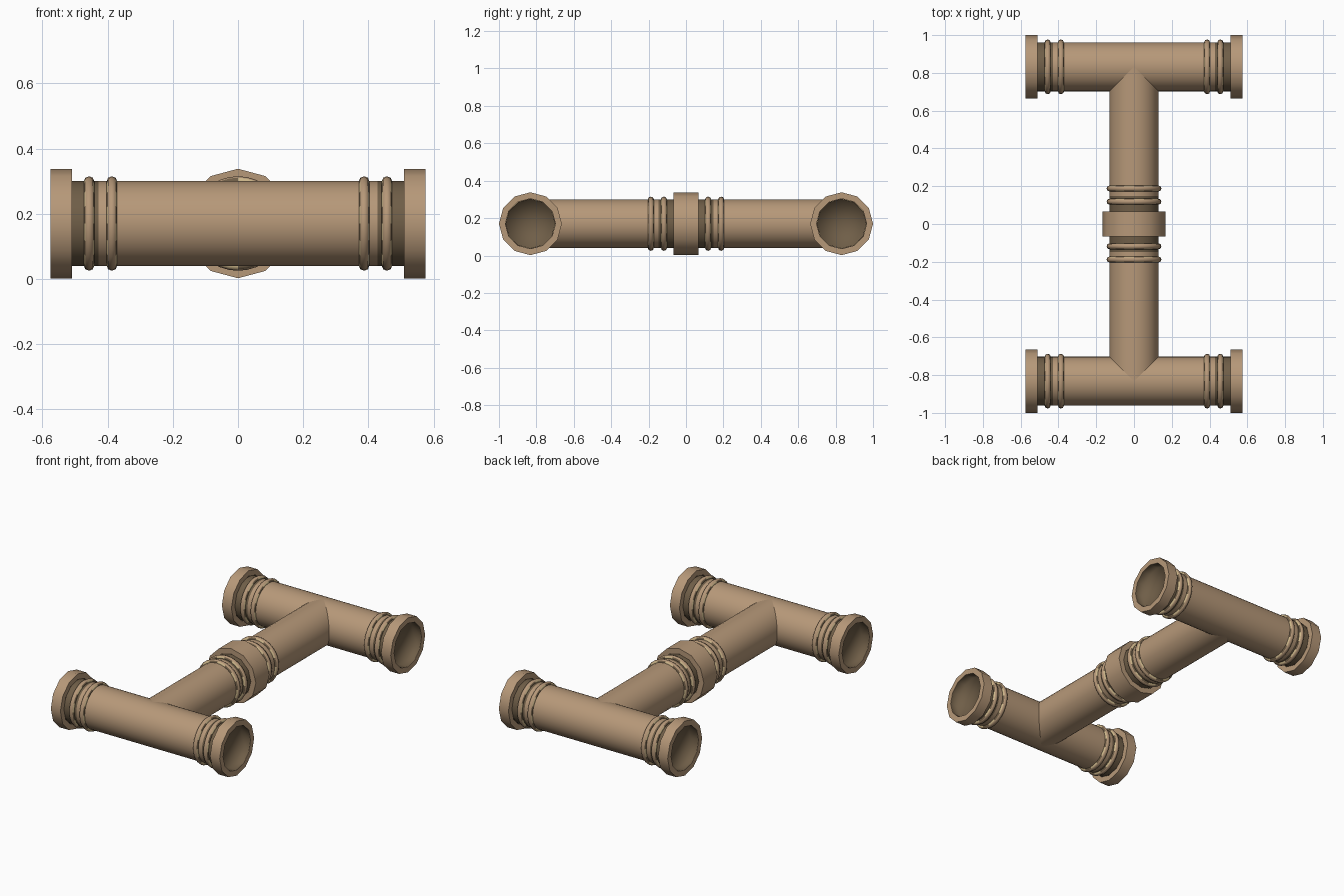
import bpy, bmesh, math
from mathutils import Vector

if "Cube" in bpy.data.objects:
    bpy.data.objects.remove(bpy.data.objects["Cube"])

R = 0.13          # pipe radius
Z = 0.17          # height of the pipe axis
RUN_Y = 0.832     # distance of the two cross pipes from the middle


def material(name, rgb):
    m = bpy.data.materials.new(name)
    m.diffuse_color = (*rgb, 1.0)
    m.use_nodes = True
    m.node_tree.nodes["Principled BSDF"].inputs["Base Color"].default_value = m.diffuse_color
    return m


TAN = material("tan_pipe", (0.47, 0.315, 0.19))
DARK = material("dark_brown_neck", (0.16, 0.112, 0.064))
KHAKI = material("pale_khaki_ring", (0.62, 0.48, 0.26))


def lathe(name, profile, axis, centre, mat, sides=32, closed=False, angle=40):
    """Spin (position, radius) points around the x or y axis through centre."""
    bm = bmesh.new()
    rings = []
    for a, r in profile:
        n = 1 if r == 0 else sides
        ring = []
        for i in range(n):
            t = 2 * math.pi * i / sides
            u, w = r * math.cos(t), r * math.sin(t)
            p = (a, u, w) if axis == "X" else (u, a, w)
            ring.append(bm.verts.new(Vector(p) + Vector(centre)))
        rings.append(ring)
    pairs = list(zip(rings, rings[1:]))
    if closed:
        pairs.append((rings[-1], rings[0]))
    for p, q in pairs:
        for i in range(sides):
            j = (i + 1) % sides
            if len(q) == 1:
                bm.faces.new((p[i], p[j], q[0]))
            else:
                bm.faces.new((p[i], p[j], q[j], q[i]))
    bmesh.ops.recalc_face_normals(bm, faces=bm.faces)
    me = bpy.data.meshes.new(name)
    bm.to_mesh(me)
    bm.free()
    me.materials.append(mat)
    ob = bpy.data.objects.new(name, me)
    bpy.context.collection.objects.link(ob)
    bpy.ops.object.select_all(action="DESELECT")
    ob.select_set(True)
    bpy.context.view_layer.objects.active = ob
    bpy.ops.object.shade_smooth_by_angle(angle=math.radians(angle))
    return ob


def collar(name, a0, a1, axis, centre):
    # twelve-sided flange with a bore, shaded round
    pts = [(a0, 0.168), (a1, 0.168), (a1, 0.134), (a0, 0.134)]
    lathe(name, pts, axis, centre, TAN, sides=12, closed=True)


def clamp_rings(name, edge, s, axis, centre):
    # pair of rounded rings beside a collar edge; s points away from the collar
    for k, off in enumerate((0.053, 0.123)):
        c = edge + s * off
        pts = [(c + 0.016 * math.cos(t * math.pi / 4), R + 0.015 * math.sin(t * math.pi / 4))
               for t in range(8)]
        ob = lathe(f"{name}_ring_{k}", pts, axis, centre, TAN, closed=True, angle=60)
        ob.data.materials.append(KHAKI)
        ob.data.materials.append(DARK)
        # tan crest; both flanks alternate pale and dark in short arcs
        for f in ob.data.polygons:
            along = f.normal["XY".index(axis)]
            if abs(along) > 0.6:
                d = f.center - Vector(centre)
                turn = math.atan2(d.z, d.y if axis == "X" else d.x) / (2 * math.pi) + 1
                arc = int(turn * 16) + k + (along > 0)
                f.material_index = 1 + arc % 2


for sy, side in ((-1, "front"), (1, "back")):
    c = (0, sy * RUN_Y, Z)
    # cross pipe with collars, necks and sunken end caps
    lathe(f"{side}_cross_pipe", [(-0.428, R), (0.428, R)], "X", c, TAN)
    for sx, end in ((-1, "left"), (1, "right")):
        n = f"{side}_{end}"
        lathe(f"{n}_neck", [(sx * 0.428, R), (sx * 0.512, R)], "X", c, DARK)
        # cup-shaped bore whose wall and floor shade as one surface
        bore = lathe(f"{n}_bore", [(sx * 0.574, 0.133), (sx * 0.52, 0.133), (sx * 0.52, 0)],
                     "X", c, DARK, sides=12, angle=120)
        floor = next(f for f in bore.data.polygons if len(f.vertices) == 3)
        if floor.normal.x * sx < 0:
            bore.data.flip_normals()
        collar(f"{n}_collar", sx * 0.51, sx * 0.575, "X", c)
        clamp_rings(n, sx * 0.51, -sx, "X", c)
    # half of the connecting pipe, ending inside the cross pipe
    m = (0, 0, Z)
    lathe(f"{side}_branch_pipe", [(sy * 0.147, R), (sy * RUN_Y, R)], "Y", m, TAN)
    lathe(f"{side}_branch_neck", [(sy * 0.06, R), (sy * 0.147, R)], "Y", m, DARK)
    clamp_rings(f"{side}_branch", sy * 0.065, sy, "Y", m)

# central coupling collar
collar("centre_collar", -0.066, 0.066, "Y", (0, 0, Z))
